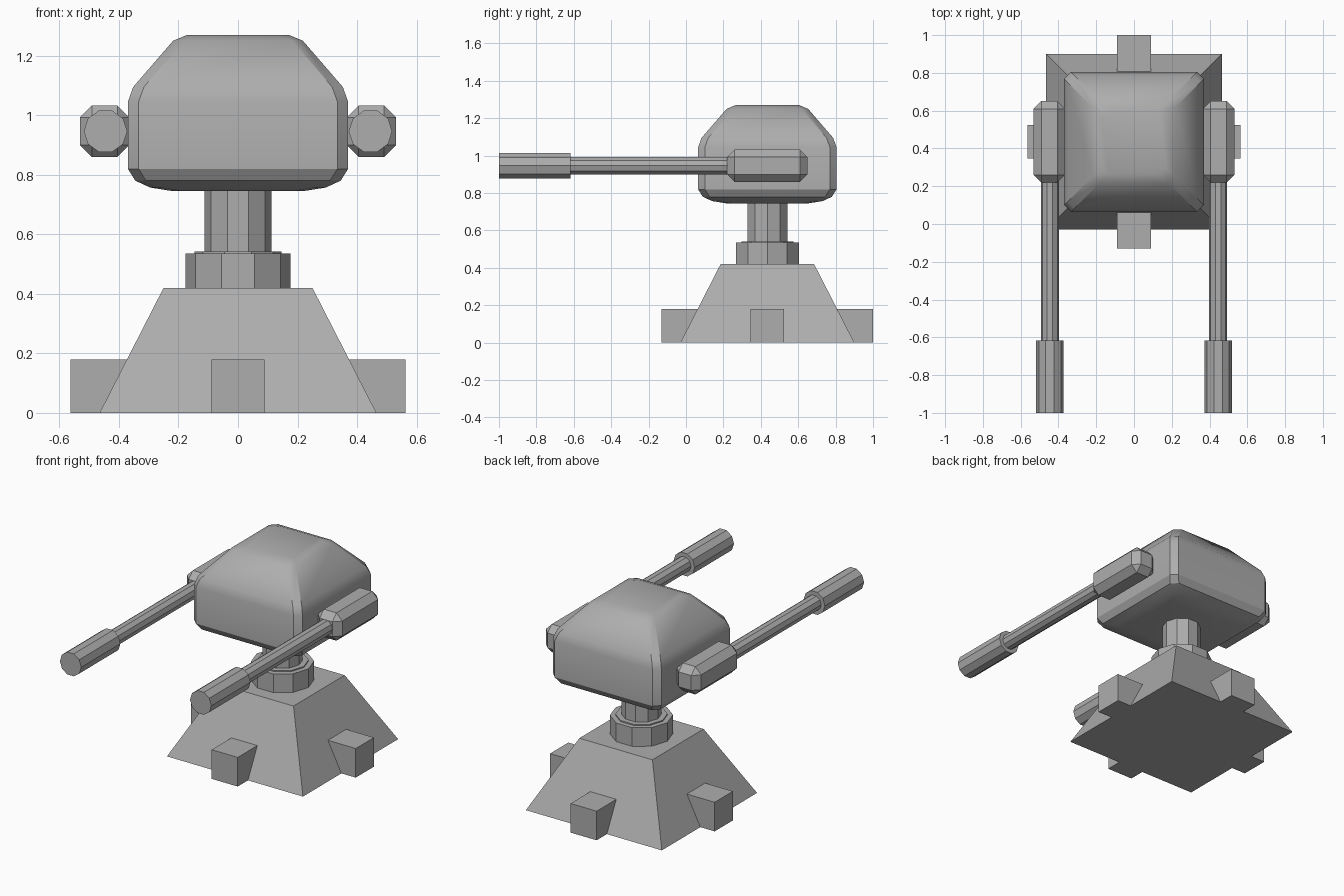
import bpy
import bmesh
import math
from mathutils import Matrix

cube = bpy.data.objects.get("Cube")
if cube:
    bpy.data.objects.remove(cube, do_unlink=True)

CY = 0.435        # depth of the turret axis
ARM_X = 0.445     # sideways offset of each gun
ARM_Z = 0.946     # height of each gun

grey = bpy.data.materials.new("grey_metal")
grey.use_nodes = True
grey.diffuse_color = (0.42, 0.42, 0.42, 1)
grey.node_tree.nodes["Principled BSDF"].inputs["Base Color"].default_value = (0.42, 0.42, 0.42, 1)


def finish(name, bm):
    bmesh.ops.recalc_face_normals(bm, faces=bm.faces)
    mesh = bpy.data.meshes.new(name)
    bm.to_mesh(mesh)
    bm.free()
    mesh.materials.append(grey)
    obj = bpy.data.objects.new(name, mesh)
    bpy.context.scene.collection.objects.link(obj)
    return obj


def box(name, size, centre, bevel=0):
    bm = bmesh.new()
    bmesh.ops.create_cube(bm, size=1, matrix=Matrix.Translation(centre) @ Matrix.Diagonal((*size, 1)))
    if bevel:
        bmesh.ops.bevel(bm, geom=bm.edges[:], offset=bevel, segments=1, affect='EDGES')
    return finish(name, bm)


def loft(name, rings):
    """Skin a list of point rings and cap both ends."""
    bm = bmesh.new()
    loops = [[bm.verts.new(p) for p in ring] for ring in rings]
    for low, high in zip(loops, loops[1:]):
        for i in range(len(low)):
            j = (i + 1) % len(low)
            bm.faces.new((low[i], low[j], high[j], high[i]))
    bm.faces.new(loops[0][::-1])
    bm.faces.new(loops[-1])
    return finish(name, bm)


def decagon(radius, place):
    """Ten points with a corner on the x axis, positioned by place(u, v)."""
    return [place(radius * math.cos(math.tau * i / 10), radius * math.sin(math.tau * i / 10))
            for i in range(10)]


def column(name, radius, z0, z1):
    return loft(name, [decagon(radius, lambda u, v, z=z: (u, CY + v, z)) for z in (z0, z1)])


def tube(name, x, radius, y0, y1):
    return loft(name, [decagon(radius, lambda u, v, y=y: (x + u, y, ARM_Z + v)) for y in (y0, y1)])


def square(half, z, cut=0):
    """Square ring around the turret axis, with optional cut corners."""
    inner = half - cut
    pts = []
    for sx, sy in ((1, 1), (-1, 1), (-1, -1), (1, -1)):
        pair = [(sx * half, sy * inner), (sx * inner, sy * half)]
        if sx * sy < 0:
            pair.reverse()
        pts += pair if cut else pair[:1]
    return [(x, CY + y, z) for x, y in pts]


# Pyramid base and four anchor blocks
loft("base", [square(0.465, 0), square(0.25, 0.42)])
for name, dx, dy in (("left", 1, 0), ("right", -1, 0), ("back", 0, 1), ("front", 0, -1)):
    size = (0.29 if dx else 0.178, 0.29 if dy else 0.178, 0.18)
    box(name + "_anchor", size, (dx * 0.418, CY + dy * 0.42, 0.09))

# Neck
column("collar", 0.177, 0.42, 0.535)
column("collar_rim", 0.146, 0.53, 0.542)
column("neck", 0.113, 0.54, 0.76)

# Rounded head with a tapered upper half
profile = [(0.22, 0.745), (0.295, 0.757), (0.345, 0.78), (0.37, 0.82),
           (0.37, 1.045), (0.352, 1.095), (0.218, 1.25), (0.17, 1.27)]
head = loft("head", [square(h, z, 0.036) for h, z in profile])
bpy.ops.object.select_all(action='DESELECT')
head.select_set(True)
bpy.context.view_layer.objects.active = head
bpy.ops.object.shade_smooth_by_angle(angle=math.radians(30))

# Guns on both sides
for side, s in (("left", 1), ("right", -1)):
    box(side + "_gun_pod", (0.166, 0.43, 0.172), (s * 0.448, CY, ARM_Z), 0.04)
    tube(side + "_barrel", s * ARM_X, 0.048, -0.64, 0.24)
    tube(side + "_muzzle", s * ARM_X, 0.073, -1.0, -0.617)
